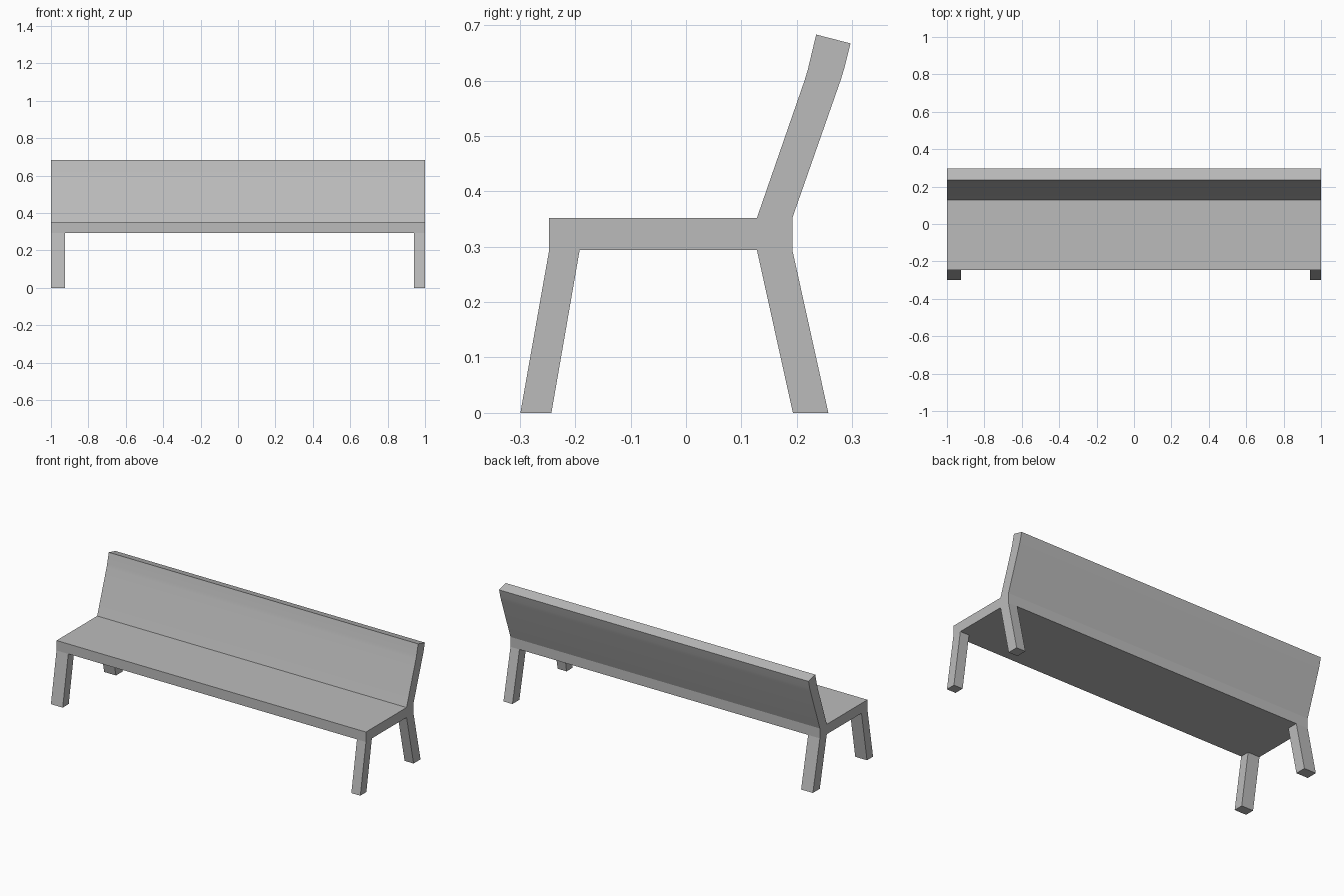
import bpy, bmesh, math

cube = bpy.data.objects.get("Cube")
if cube:
    bpy.data.objects.remove(cube, do_unlink=True)

GREY = (0.5, 0.5, 0.5, 1.0)
grey = bpy.data.materials.new("plain grey")
grey.use_nodes = True
grey.diffuse_color = GREY
grey.node_tree.nodes["Principled BSDF"].inputs["Base Color"].default_value = GREY


def extrude_profile(name, profile, x0, x1):
    """Extrude a (y, z) outline along x."""
    bm = bmesh.new()
    face = bm.faces.new([bm.verts.new((x0, y, z)) for y, z in profile])
    side = bmesh.ops.extrude_face_region(bm, geom=[face])["geom"]
    verts = [v for v in side if isinstance(v, bmesh.types.BMVert)]
    bmesh.ops.translate(bm, verts=verts, vec=(x1 - x0, 0, 0))
    bmesh.ops.recalc_face_normals(bm, faces=bm.faces[:])
    mesh = bpy.data.meshes.new(name)
    bm.to_mesh(mesh)
    bm.free()
    mesh.materials.append(grey)
    obj = bpy.data.objects.new(name, mesh)
    bpy.context.collection.objects.link(obj)
    bpy.ops.object.select_all(action="DESELECT")
    obj.select_set(True)
    bpy.context.view_layer.objects.active = obj
    bpy.ops.object.shade_smooth_by_angle(angle=math.radians(15))
    return obj


# Seat and leaning backrest in one continuous outline
SEAT_BOTTOM, SEAT_TOP = 0.294, 0.352
extrude_profile("seat_and_backrest", [
    (-0.247, SEAT_BOTTOM), (0.192, SEAT_BOTTOM), (0.192, SEAT_TOP),
    (0.28, 0.603), (0.286, 0.623), (0.297, 0.667), (0.235, 0.683),
    (0.22, 0.62), (0.214, 0.6), (0.128, SEAT_TOP), (-0.247, SEAT_TOP),
], -1, 1)

# Splayed legs at both ends
front_leg = [(-0.299, 0), (-0.243, 0), (-0.192, SEAT_BOTTOM), (-0.247, SEAT_BOTTOM)]
back_leg = [(0.193, 0), (0.257, 0), (0.192, SEAT_BOTTOM), (0.128, SEAT_BOTTOM)]
for side, x0, x1 in (("right", -1, -0.924), ("left", 0.942, 1)):
    extrude_profile(f"front_leg_{side}", front_leg, x0, x1)
    extrude_profile(f"back_leg_{side}", back_leg, x0, x1)
